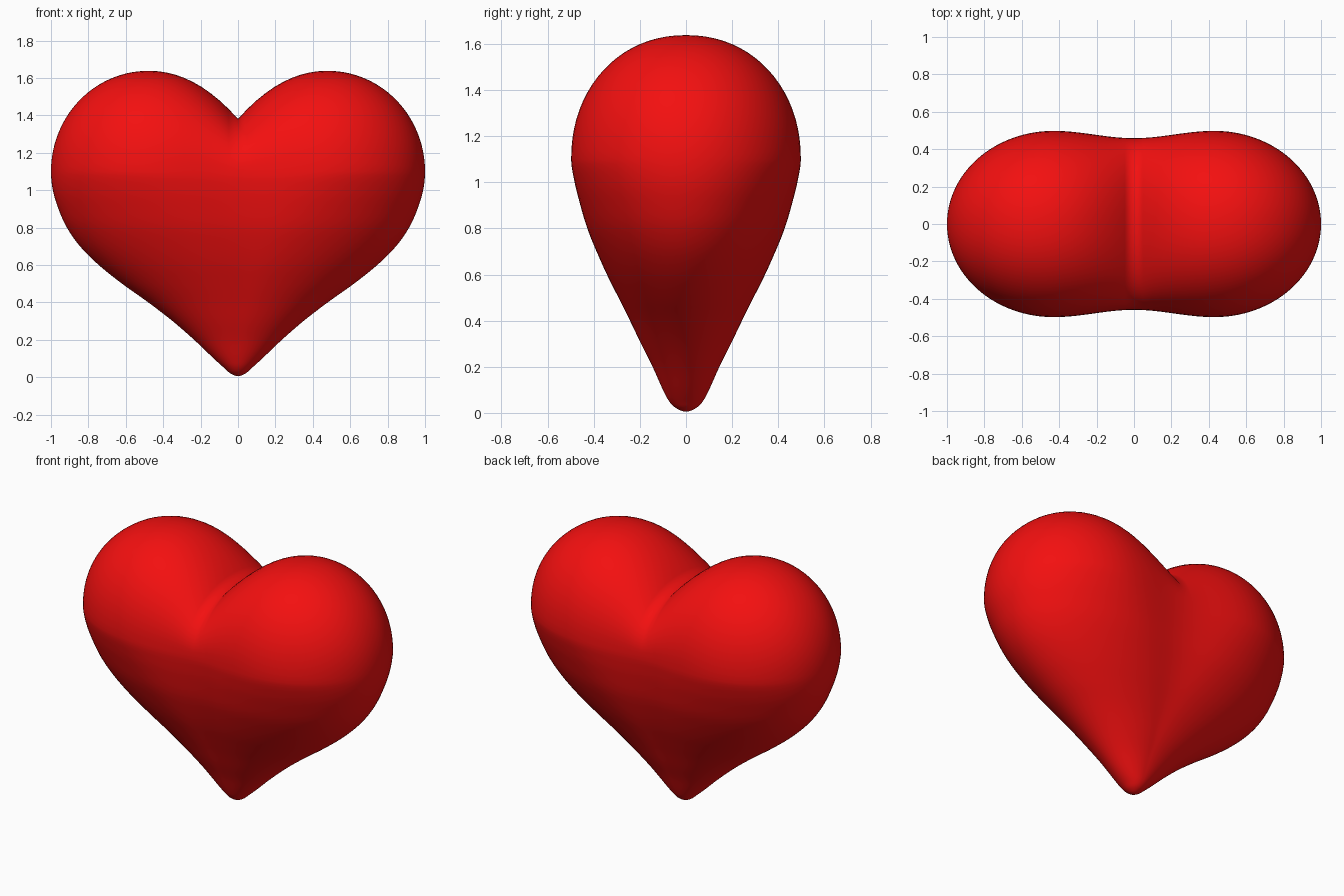
import bpy, bmesh
from math import sin, cos, pi, sqrt

if "Cube" in bpy.data.objects:
    bpy.data.objects.remove(bpy.data.objects["Cube"])

N, M, STEPS = 128, 40, 5      # points around, points over each lobe, rows per profile span
ZW = 1.1                      # height of the widest section

# Lower body profile from tip to widest section: (height, half width, half depth)
PROFILE = [(0.005, 0, 0), (0.02, 0.04, 0.042), (0.05, 0.075, 0.073), (0.1, 0.13, 0.1),
           (0.2, 0.235, 0.145), (0.3, 0.35, 0.195), (0.4, 0.48, 0.243), (0.5, 0.62, 0.293),
           (0.6, 0.745, 0.343), (0.7, 0.845, 0.388), (0.8, 0.915, 0.428), (0.9, 0.96, 0.458),
           (1.0, 0.99, 0.483), (ZW, 1.0, 0.498)]


def smooth_path(pts, steps):
    """Catmull-Rom through the points."""
    z, w, d = pts[1]
    path = [(z, -w, -d)] + pts + [(2 * ZW - pts[-2][0],) + pts[-2][1:]]
    out = []
    for i in range(1, len(path) - 2):
        p0, p1, p2, p3 = path[i - 1:i + 3]
        for s in range(steps):
            t = s / steps
            out.append(tuple(0.5 * (2 * b + (c - a) * t + (2 * a - 5 * b + 4 * c - e) * t * t
                                    + (3 * b - a - 3 * c + e) * t ** 3)
                             for a, b, c, e in zip(p0, p1, p2, p3)))
    return out + [pts[-1]]


def depth(u, z):
    """Relative depth across a section: soft central dip, rounded ends."""
    k = min(1, z / ZW)
    c, dip, u = 0.43 * k + 1e-6, 0.08 * k * k, abs(u)
    if u < c:
        return 1 - dip * (0.5 + 0.5 * cos(pi * u / c))
    return sqrt(max(0, 1 - ((u - c) / (1 - c)) ** 2))


def top_height(x):
    """Front outline of the two lobes."""
    x = abs(x)
    if x < 0.48:
        return 1.638 - 0.257 * (1 - x / 0.48) ** 2.1
    return ZW + 0.538 * sqrt(max(0, 1 - ((x - 0.48) / 0.52) ** 2))


bm = bmesh.new()


def skin(rows):
    """Bridge neighbouring rows of points with quads."""
    vs = [[bm.verts.new(p) for p in r] for r in rows]
    for a, b in zip(vs, vs[1:]):
        for i in range(len(a) - 1):
            bm.faces.new((a[i], a[i + 1], b[i + 1], b[i]))


# Lower body: horizontal rings from the tip up
rows = []
for z, w, d in smooth_path(PROFILE, STEPS):
    ring = []
    for i in range(N + 1):
        u = cos(2 * pi * i / N)
        side = -1 if i <= N / 2 else 1
        ring.append((w * u, side * d * depth(u, z), z))
    rows.append(ring)
skin(rows)

# Upper lobes: arches from front to back at each x
rows = []
for j in range(N // 2 + 1):
    x = cos(2 * pi * j / N)
    y, h = PROFILE[-1][2] * depth(x, ZW), top_height(x) - ZW
    arch = []
    for m in range(M + 1):
        c, s = cos(pi * m / M), sin(pi * m / M)
        arch.append((x, -y * (1 if c > 0 else -1) * abs(c) ** 0.95, ZW + h * abs(s) ** 0.95))
    rows.append(arch)
skin(rows)

# Weld the two halves and the collapsed ends
bmesh.ops.remove_doubles(bm, verts=bm.verts, dist=1e-4)
bmesh.ops.recalc_face_normals(bm, faces=bm.faces)
for f in bm.faces:
    f.smooth = True

mesh = bpy.data.meshes.new("heart")
bm.to_mesh(mesh)
bm.free()
heart = bpy.data.objects.new("heart", mesh)
bpy.context.collection.objects.link(heart)

red = bpy.data.materials.new("red")
red.diffuse_color = (0.9, 0.005, 0.005, 1)
red.use_nodes = True
red.node_tree.nodes["Principled BSDF"].inputs["Base Color"].default_value = red.diffuse_color
mesh.materials.append(red)
